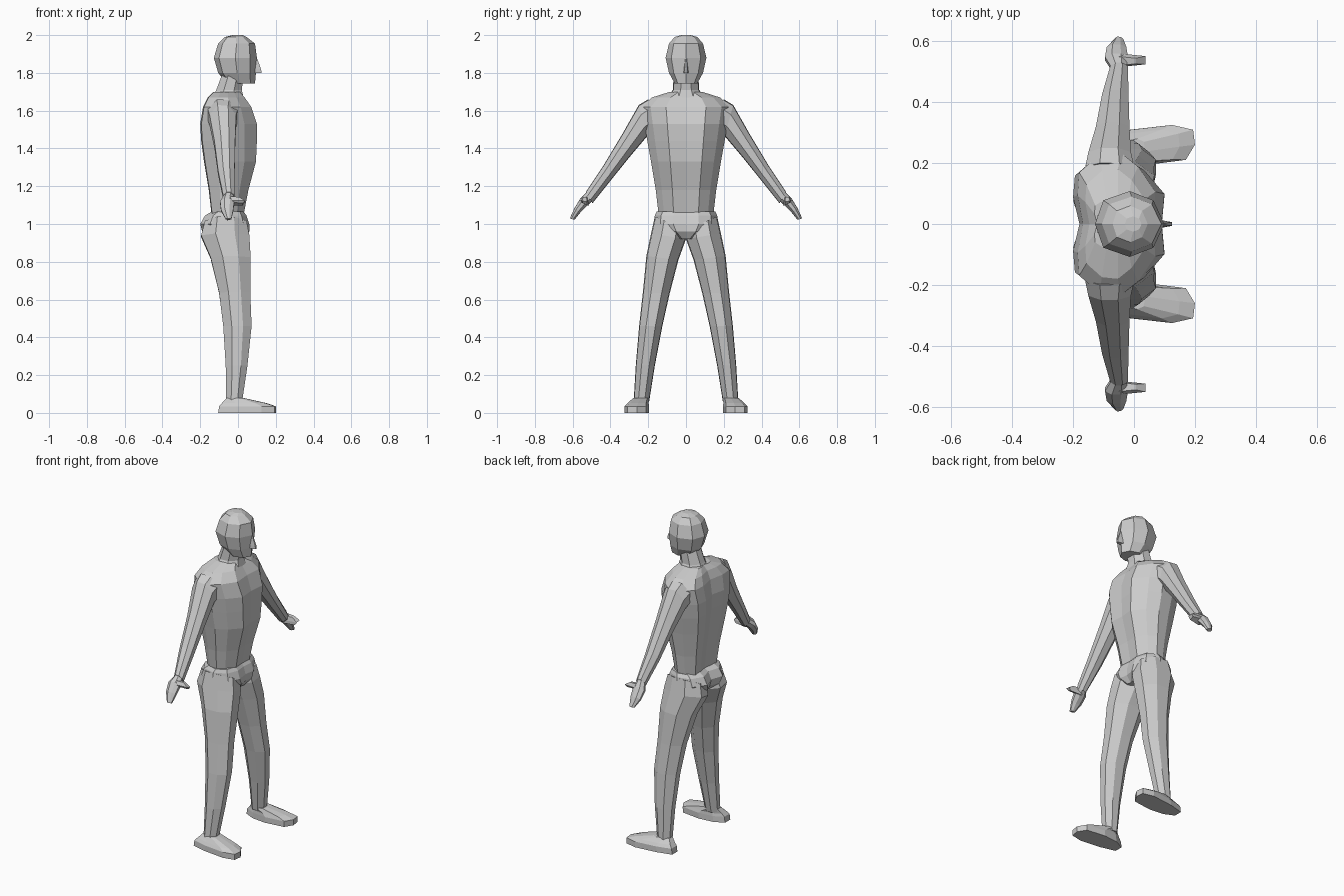
import bpy, bmesh

grey = bpy.data.materials.new("light grey")
grey.diffuse_color = (0.6, 0.6, 0.6, 1)


def mirrored(half):
    """Close a half outline (u = back to front, v = 0..1 from the middle) into a full one."""
    right = [(u, 0.5 + v / 2) for u, v in half]
    left = [(u, 0.5 - v / 2) for u, v in reversed(half) if v > 0]
    return right + left


TORSO = mirrored([(0.07, 0), (0, 0.4), (0.02, 0.72), (0.28, 0.97), (0.55, 1),
                  (0.78, 0.8), (1, 0.45), (0.97, 0)])
PELVIS = mirrored([(0.1, 0), (0, 0.45), (0.2, 0.88), (0.55, 1), (0.88, 0.8), (1, 0.4), (0.97, 0)])
ROUND = mirrored([(0, 0.35), (0.3, 1), (0.7, 0.95), (1, 0.4)])
HEAD = mirrored([(0, 0), (0.12, 0.72), (0.5, 1), (0.84, 0.72), (1, 0)])
FOOT = [(0, 0.3), (0, 0.7), (0.3, 0.88), (0.75, 1), (0.98, 0.88), (1, 0.5), (0.9, 0.12), (0.5, 0.0), (0.2, 0.08)]


def loft(name, outline, stations, side=1):
    """Skin an outline through stations (x back, x front, (y, z) start, (y, z) end)."""
    bm = bmesh.new()
    rings = []
    for x0, x1, a, b in stations:
        rings.append([bm.verts.new((x0 + (x1 - x0) * u,
                                    side * (a[0] + (b[0] - a[0]) * v),
                                    a[1] + (b[1] - a[1]) * v)) for u, v in outline])
    n = len(outline)
    for r, s in zip(rings, rings[1:]):
        for i in range(n):
            j = (i + 1) % n
            bm.faces.new((r[i], r[j], s[j], s[i]))
    bm.faces.new(rings[0])
    bm.faces.new(rings[-1])
    bmesh.ops.recalc_face_normals(bm, faces=bm.faces)
    mesh = bpy.data.meshes.new(name)
    bm.to_mesh(mesh)
    bm.free()
    mesh.materials.append(grey)
    obj = bpy.data.objects.new(name, mesh)
    bpy.context.collection.objects.link(obj)
    return obj


def level(rows):
    """Horizontal centred stations from (z, x back, x front, half width)."""
    return [(x0, x1, (-w, z), (w, z)) for z, x0, x1, w in rows]


# shirt, from hem to collar
loft("torso", TORSO, level([
    (1.05, -0.14, 0.03, 0.145), (1.18, -0.155, 0.055, 0.16), (1.33, -0.18, 0.095, 0.185),
    (1.44, -0.195, 0.1, 0.205), (1.53, -0.2, 0.1, 0.22), (1.62, -0.185, 0.07, 0.235),
    (1.67, -0.16, 0.035, 0.18), (1.7, -0.13, 0.01, 0.085)]))

# neck leaning forward, and head with a flat crown
loft("neck", ROUND, [(-0.135, 0.03, (-0.095, 1.67), (0.095, 1.67)),
                     (-0.115, 0.02, (-0.07, 1.71), (0.07, 1.71)),
                     (-0.085, 0.03, (-0.065, 1.79), (0.065, 1.79))])
loft("head", HEAD, level([
    (1.745, -0.06, 0.09, 0.06), (1.8, -0.105, 0.095, 0.09), (1.88, -0.128, 0.1, 0.108),
    (1.955, -0.105, 0.09, 0.09), (1.99, -0.07, 0.045, 0.06), (2.0, -0.03, 0.025, 0.025)]))
loft("nose", [(0, 0.2), (0, 0.8), (1, 0.6), (1, 0.4)], level([
    (1.8, 0.06, 0.125, 0.03), (1.82, 0.06, 0.122, 0.028), (1.88, 0.06, 0.1, 0.015)]))

# trousers seat
loft("pelvis", PELVIS, level([
    (0.92, -0.14, 0.03, 0.05), (0.96, -0.19, 0.06, 0.13), (1.0, -0.2, 0.06, 0.17),
    (1.045, -0.175, 0.045, 0.165), (1.065, -0.14, 0.03, 0.155)]))

for label, side in (("left", 1), ("right", -1)):
    # leg from hip to ankle
    loft(label + "_leg", ROUND, [
        (-0.175, 0.045, (0.0, 0.97), (0.165, 1.04)),
        (-0.195, 0.06, (0.0, 0.92), (0.185, 0.95)),
        (-0.145, 0.067, (0.04, 0.81), (0.21, 0.83)),
        (-0.1, 0.065, (0.087, 0.63), (0.228, 0.64)),
        (-0.078, 0.072, (0.125, 0.46), (0.248, 0.46)),
        (-0.065, 0.05, (0.165, 0.25), (0.266, 0.25)),
        (-0.062, 0.022, (0.195, 0.06), (0.277, 0.06))], side)
    # shoe pointing forward
    loft(label + "_foot", FOOT, [
        (-0.105, 0.2, (0.195, 0.0), (0.325, 0.0)),
        (-0.1, 0.2, (0.195, 0.035), (0.325, 0.035)),
        (-0.085, 0.15, (0.198, 0.052), (0.31, 0.052)),
        (-0.062, 0.035, (0.195, 0.078), (0.28, 0.078))], side)
    # sleeve from shoulder to wrist
    loft(label + "_arm", ROUND, [
        (-0.16, -0.0, (0.16, 1.5), (0.2, 1.66)),
        (-0.15, -0.01, (0.205, 1.465), (0.25, 1.63)),
        (-0.125, -0.015, (0.29, 1.365), (0.335, 1.48)),
        (-0.105, -0.018, (0.395, 1.235), (0.44, 1.305)),
        (-0.078, -0.02, (0.495, 1.11), (0.53, 1.17))], side)
    # hand with thumb forward
    loft(label + "_hand", ROUND, [
        (-0.075, -0.025, (0.497, 1.12), (0.525, 1.17)),
        (-0.095, -0.02, (0.525, 1.095), (0.56, 1.135)),
        (-0.09, -0.025, (0.56, 1.06), (0.59, 1.085)),
        (-0.065, -0.035, (0.59, 1.022), (0.615, 1.03))], side)
    loft(label + "_thumb", [(0, 0), (0, 1), (1, 0.8), (1, 0.2)], [
        (-0.05, 0.025, (0.515, 1.095), (0.555, 1.115)),
        (-0.05, 0.038, (0.515, 1.115), (0.56, 1.125)),
        (-0.05, 0.005, (0.52, 1.14), (0.55, 1.145))], side)
